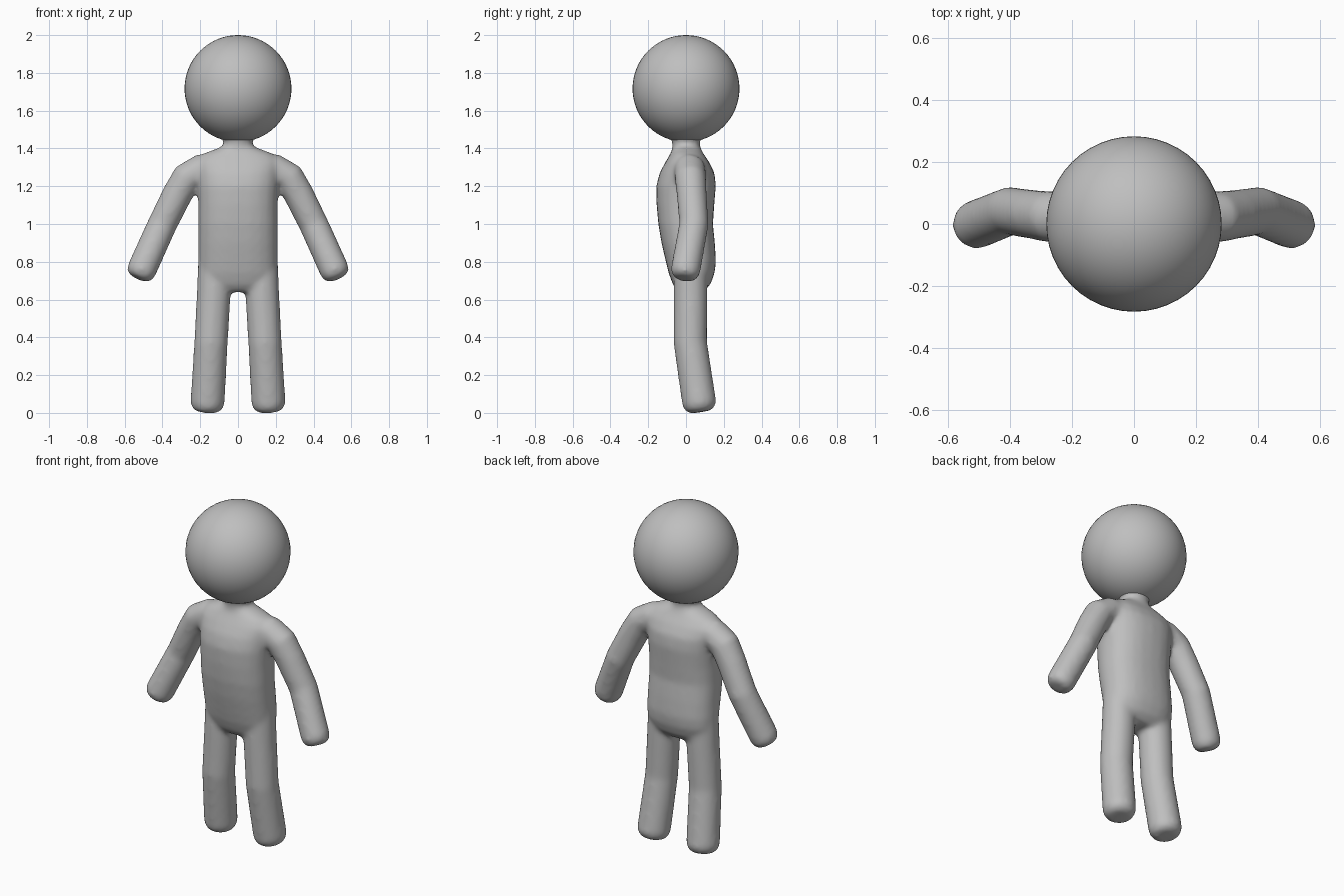
import bpy, bmesh, math
from mathutils import Vector

if "Cube" in bpy.data.objects:
    bpy.data.objects.remove(bpy.data.objects["Cube"])

SIDES = 24

grey = bpy.data.materials.new("plain grey")
grey.diffuse_color = (0.52, 0.52, 0.52, 1)
grey.use_nodes = True
grey.node_tree.nodes["Principled BSDF"].inputs["Base Color"].default_value = grey.diffuse_color


def loft(bm, rings):
    """Closed skin through a list of point rings."""
    loops = [[bm.verts.new(p) for p in ring] for ring in rings]
    for a, b in zip(loops, loops[1:]):
        for i in range(SIDES):
            j = (i + 1) % SIDES
            bm.faces.new((a[i], a[j], b[j], b[i]))
    bm.faces.new(loops[0])
    bm.faces.new(loops[-1])


def limb(bm, path, mirror):
    """Round tube along (x, y, z, radius) points, with a blunt rounded tip."""
    pts = [(Vector((x * mirror, y, z)), r) for x, y, z, r in path]
    tip, r = pts[-1]
    along = (tip - pts[-2][0]).normalized()
    pts[-1:] = [(tip - along * 0.045, r), (tip - along * 0.015, r * 0.87), (tip, r * 0.58)]
    rings = []
    for k, (c, r) in enumerate(pts):
        t = (pts[min(k + 1, len(pts) - 1)][0] - pts[max(k - 1, 0)][0]).normalized()
        u = t.cross(Vector((0, 1, 0))).normalized()
        v = u.cross(t)
        rings.append([c + (u * math.cos(a) + v * math.sin(a)) * r
                      for a in (2 * math.pi * i / SIDES for i in range(SIDES))])
    loft(bm, rings)


def oval(z, half, y0, y1, power):
    """Horizontal rounded-box section."""
    ring = []
    for i in range(SIDES):
        a = 2 * math.pi * i / SIDES
        c, s = math.cos(a), math.sin(a)
        ring.append((half * math.copysign(abs(c) ** power, c),
                     (y0 + y1) / 2 + (y1 - y0) / 2 * math.copysign(abs(s) ** power, s), z))
    return ring


bm = bmesh.new()

# torso and neck: height, half width, front y, back y, squareness
torso = [
    (0.64, 0.14, -0.04, 0.09, 0.9), (0.68, 0.19, -0.07, 0.13, 0.85),
    (0.74, 0.208, -0.092, 0.152, 0.85), (0.80, 0.21, -0.107, 0.159, 0.85),
    (0.90, 0.21, -0.13, 0.153, 0.85), (1.00, 0.21, -0.147, 0.143, 0.85),
    (1.10, 0.21, -0.156, 0.15, 0.85), (1.20, 0.215, -0.158, 0.158, 0.85),
    (1.27, 0.22, -0.14, 0.152, 0.85), (1.33, 0.225, -0.108, 0.122, 0.85),
    (1.37, 0.19, -0.084, 0.094, 0.9), (1.395, 0.125, -0.073, 0.08, 1),
    (1.41, 0.085, -0.073, 0.076, 1), (1.43, 0.077, -0.073, 0.073, 1),
    (1.45, 0.085, -0.08, 0.08, 1), (1.50, 0.115, -0.11, 0.11, 1),
]
loft(bm, [oval(*row) for row in torso])

# arms and legs
arm = [(0.08, 0.02, 1.295, 0.08), (0.20, 0.02, 1.285, 0.084), (0.27, 0.023, 1.245, 0.083),
       (0.32, 0.03, 1.16, 0.08), (0.40, 0.042, 1.0, 0.078), (0.53, -0.01, 0.712, 0.079)]
leg = [(0.122, 0.024, 0.85, 0.088), (0.129, 0.024, 0.62, 0.09),
       (0.143, 0.023, 0.37, 0.089), (0.164, 0.077, 0.005, 0.091)]
for mirror in (-1, 1):
    limb(bm, arm, mirror)
    limb(bm, leg, mirror)

bmesh.ops.recalc_face_normals(bm, faces=bm.faces)
mesh = bpy.data.meshes.new("body")
bm.to_mesh(mesh)
bm.free()
mesh.materials.append(grey)
body = bpy.data.objects.new("body", mesh)
bpy.context.collection.objects.link(body)

# fuse the parts into one skin and soften the joins
fuse = body.modifiers.new("fuse", 'REMESH')
fuse.mode = 'VOXEL'
fuse.voxel_size = 0.013
fuse.use_smooth_shade = True
soften = body.modifiers.new("soften", 'SMOOTH')
soften.factor = 0.5
soften.iterations = 12

# head
bpy.ops.mesh.primitive_uv_sphere_add(segments=48, ring_count=32, radius=0.283,
                                     location=(0, 0, 1.717))
head = bpy.context.object
head.name = "head"
head.data.materials.append(grey)
bpy.ops.object.shade_smooth()
